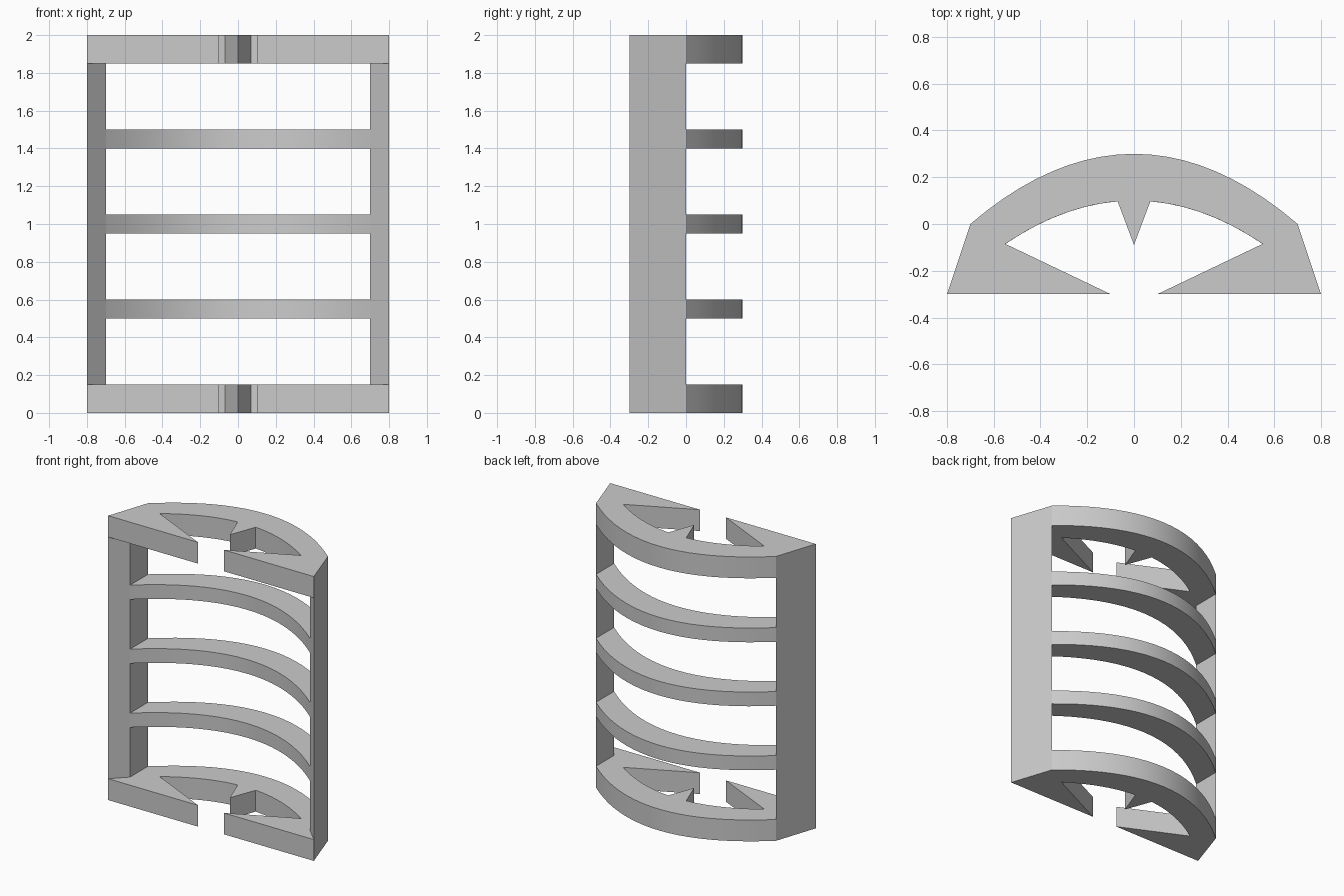
import bpy, bmesh, math

if "Cube" in bpy.data.objects:
    bpy.data.objects.remove(bpy.data.objects["Cube"], do_unlink=True)

HALF = 0.7       # half span of the arch
RISE = 0.3       # height of the arch
THICK = 0.2      # depth of the arch band
SEGMENTS = 20

grey = bpy.data.materials.new("plain grey")
grey.use_nodes = True
colour = (0.6, 0.6, 0.6, 1)
grey.diffuse_color = colour
grey.node_tree.nodes["Principled BSDF"].inputs["Base Color"].default_value = colour


def arch(start, end, shift=0.0, count=SEGMENTS):
    """Points along the parabolic arch between two x positions."""
    xs = [start + (end - start) * i / count for i in range(count + 1)]
    return [(x, RISE * (1 - (x / HALF) ** 2) - shift) for x in xs]


def mirrored(points):
    return [(-x, y) for x, y in reversed(points)]


def extrude_profile(name, profile, bottom, top):
    """Upright prism from a plan outline."""
    bm = bmesh.new()
    base = bm.faces.new([bm.verts.new((x, y, bottom)) for x, y in profile])
    out = bmesh.ops.extrude_face_region(bm, geom=[base])
    moved = [v for v in out["geom"] if isinstance(v, bmesh.types.BMVert)]
    bmesh.ops.translate(bm, verts=moved, vec=(0, 0, top - bottom))
    bmesh.ops.recalc_face_normals(bm, faces=bm.faces)
    mesh = bpy.data.meshes.new(name)
    bm.to_mesh(mesh)
    bm.free()
    mesh.materials.append(grey)
    obj = bpy.data.objects.new(name, mesh)
    bpy.context.collection.objects.link(obj)
    bpy.ops.object.select_all(action="DESELECT")
    obj.select_set(True)
    bpy.context.view_layer.objects.active = obj
    bpy.ops.object.shade_smooth_by_angle(angle=math.radians(20))
    return obj


# End plates: arch band, splayed sides, pointed lips and a centre tooth
right_inner = [(-0.8, -0.3), (-0.1, -0.3)] + arch(-0.55, -0.07, THICK, 10)
plate = arch(HALF, -HALF) + right_inner + [(0, -0.09)] + mirrored(right_inner)
extrude_profile("bottom_plate", plate, 0, 0.15)
extrude_profile("top_plate", plate, 1.85, 2)

# Wedge-shaped side posts
post = [(0.8, -0.3), (HALF, 0), (HALF, -THICK)]
extrude_profile("left_post", post, 0.15, 1.85)
extrude_profile("right_post", mirrored(post), 0.15, 1.85)

# Curved cross bars
bar = arch(HALF, -HALF) + arch(-HALF, HALF, THICK)
for name, middle in (("lower", 0.55), ("middle", 1.0), ("upper", 1.45)):
    extrude_profile(name + "_bar", bar, middle - 0.05, middle + 0.05)
